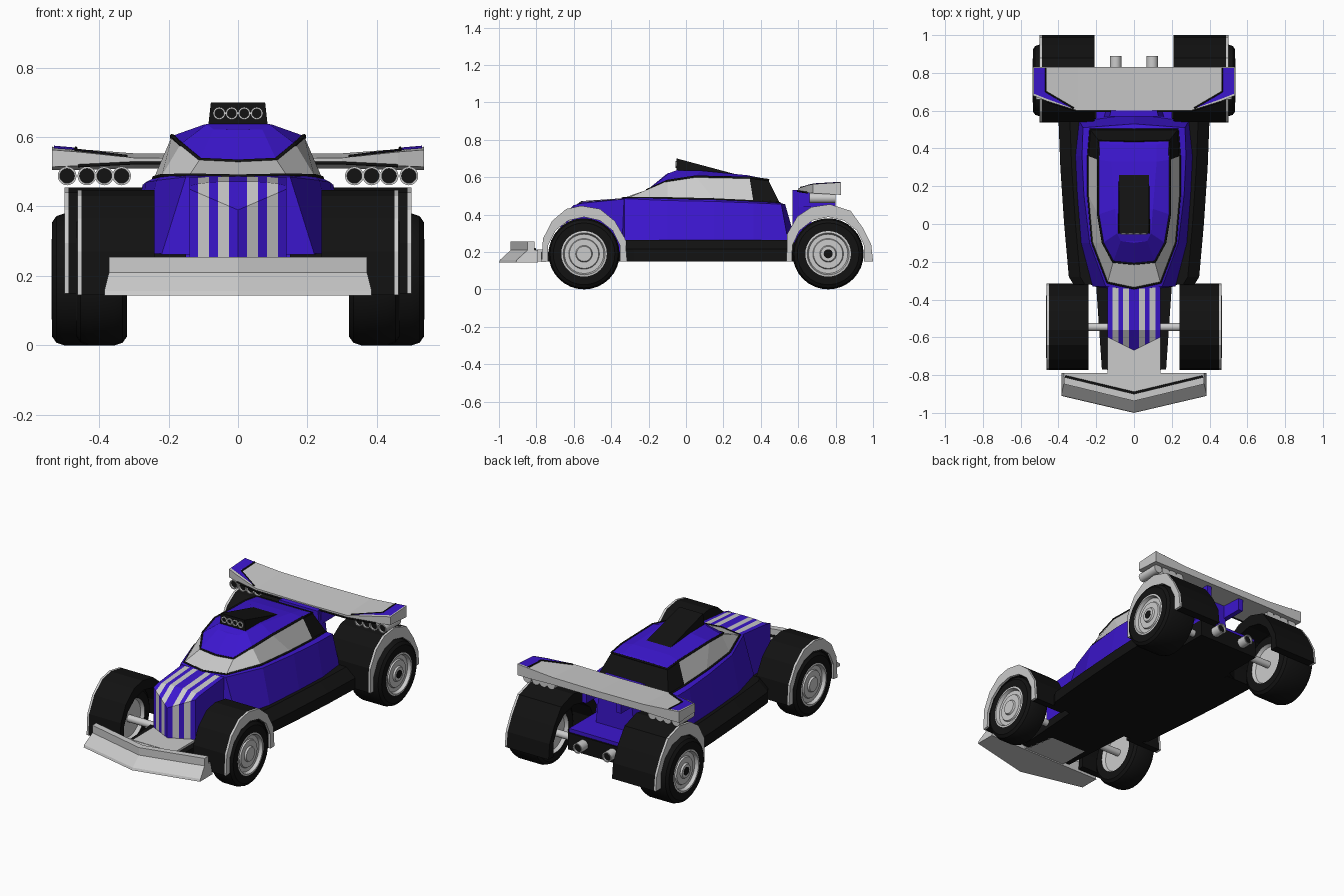
import bpy, bmesh, math

if "Cube" in bpy.data.objects:
    bpy.data.objects.remove(bpy.data.objects["Cube"])


def material(name, rgb):
    m = bpy.data.materials.new(name)
    m.diffuse_color = (*rgb, 1)
    m.use_nodes = True
    m.node_tree.nodes["Principled BSDF"].inputs["Base Color"].default_value = m.diffuse_color
    return m


BLUE = material("blue_paint", (0.045, 0.008, 0.62))
BLACK = material("black_trim", (0.006, 0.006, 0.006))


def make(name, verts, faces, mat=None, mirror=False, smooth=False):
    me = bpy.data.meshes.new(name)
    me.from_pydata(verts, [], faces)
    bm = bmesh.new()
    bm.from_mesh(me)
    bmesh.ops.remove_doubles(bm, verts=bm.verts, dist=1e-5)
    bmesh.ops.recalc_face_normals(bm, faces=bm.faces)
    bm.to_mesh(me)
    bm.free()
    if smooth:
        for p in me.polygons:
            p.use_smooth = True
        me.set_sharp_from_angle(angle=math.radians(35))
    ob = bpy.data.objects.new(name, me)
    bpy.context.collection.objects.link(ob)
    if mat:
        me.materials.append(mat)
    if mirror:
        ob.modifiers.new("mirror", 'MIRROR').merge_threshold = 0.0005
    return ob


def loft(name, rings, mat=None, mirror=False, closed=True, caps=(True, True), smooth=False):
    n = len(rings[0])
    verts = [p for r in rings for p in r]
    faces = [(i * n + j, i * n + (j + 1) % n, (i + 1) * n + (j + 1) % n, (i + 1) * n + j)
             for i in range(len(rings) - 1) for j in range(n if closed else n - 1)]
    if closed and caps[0]:
        faces.append(tuple(range(n)))
    if closed and caps[1]:
        faces.append(tuple(range(len(verts) - n, len(verts))))
    return make(name, verts, faces, mat, mirror, smooth)


def box(name, x0, x1, y0, y1, z0, z1, mat=None, mirror=False):
    return loft(name, [[(x0, y0, z), (x1, y0, z), (x1, y1, z), (x0, y1, z)] for z in (z0, z1)], mat, mirror)


def lathe(name, profile, origin, axis, mat=None, seg=32, mirror=True):
    """Spin (radius, offset) points about the x or y axis."""
    ox, oy, oz = origin
    rings = []
    for r, t in profile:
        ring = []
        for k in range(seg):
            a = 2 * math.pi * k / seg
            c, s = r * math.cos(a), r * math.sin(a)
            ring.append((ox + t, oy + c, oz + s) if axis == 'X' else (ox + c, oy + t, oz + s))
        rings.append(ring)
    return loft(name, rings, mat, mirror, True, (False, False), True)


def trim(name, pts, r=0.006):
    cu = bpy.data.curves.new(name, 'CURVE')
    cu.dimensions = '3D'
    cu.bevel_depth, cu.bevel_resolution = r, 1
    sp = cu.splines.new('POLY')
    sp.points.add(len(pts) - 1)
    for p, q in zip(sp.points, pts):
        p.co = (*q, 1)
    cu.materials.append(BLACK)
    ob = bpy.data.objects.new(name, cu)
    bpy.context.collection.objects.link(ob)
    ob.modifiers.new("mirror", 'MIRROR')


# Body and cabin: half loops from front centre to rear centre
lower = [(0, -.36, .262), (.22, -.33, .262), (.28, -.1, .262), (.3, .15, .262),
         (.31, .36, .262), (.29, .545, .262), (0, .585, .262)]
shoulder = [(0, -.35, .485), (.15, -.33, .485), (.235, -.1, .475), (.265, .15, .47),
            (.275, .36, .462), (.27, .51, .455), (0, .53, .455)]
belt = [(0, -.34, .487), (.14, -.31, .49), (.22, -.1, .488), (.242, .15, .482),
        (.242, .36, .472), (.232, .5, .463), (0, .5, .463)]
eave = [(0, -.21, .53), (.11, -.2, .535), (.165, -.1, .58), (.19, .05, .603),
        (.19, .34, .597), (.185, .44, .585), (0, .44, .585)]
crown = [(0, -.1, .62), (.07, -.09, .622), (.09, -.05, .637), (.1, .08, .635),
         (.12, .33, .61), (.12, .42, .592), (0, .42, .592)]
loft("body_shell", [lower, shoulder, belt], BLUE, True, False)
loft("roof", [eave, crown, [(0, y, z) for x, y, z in crown]], BLUE, True, False)
loft("window_band", [belt[:5], eave[:5]], None, True, False)
loft("rear_window", [belt[4:], eave[4:]], BLACK, True, False)
trim("belt_trim", belt)
trim("roof_trim", eave)

# Black floor and side sills
loft("floor", [[(0, -.78, z), (.17, -.77, z), (.2, -.33, z), (.3, -.3, z), (.3, .55, z),
                (.2, .6, z), (.2, .83, z), (0, .83, z)] for z in (.15, .2)], BLACK, True)
box("rear_chassis", -.2, .2, .5, .83, .15, .25, BLACK)
loft("side_sill", [[(.15, y, .15), (w, y, .15), (w, y, .215), (w - .06, y, .265), (.15, y, .265)]
                   for y, w in ((-.32, .32), (-.28, .345), (0, .37), (.3, .39), (.56, .4))], BLACK, True)


# Striped nose
def nose_path(x):
    t = x / .14
    yf = -.67 + .07 * t
    return [(x, yf, .2), (x, yf, .39 + .06 * t), (x, -.56, .472 - .012 * t ** 3), (x, -.33, .488 - .005 * t)]


edges = [0, .026, .058, .083, .115, .14]
for i in range(5):
    loft(f"hood_stripe_{i + 1}", [nose_path(edges[i]), nose_path(edges[i + 1])],
         None if i % 2 else BLUE, True, False)
side = nose_path(.14)
make("nose_side", side + [(.14, -.33, .2)], [(0, 1, 2, 3, 4)], BLUE, True)

# Roof scoop with four intakes
loft("roof_scoop", [[(-w, y, z0), (w, y, z0), (t, y, z1), (-t, y, z1)]
                    for y, w, z0, t, z1 in ((-.05, .087, .62, .078, .7), (.26, .086, .58, .08, .617))], BLACK)
for i, x in enumerate((.018, .054)):
    lathe(f"scoop_ring_{i + 1}", [(.013, .01), (.013, -.006), (.018, -.006), (.018, .01)],
          (x, -.05, .668), 'Y', None, 16)

# Front bumper with swept lip
section = [(-1, .143), (-.995, .157), (-.937, .21), (-.937, .255), (-.9, .255), (-.9, .21), (-.79, .21), (-.79, .143)]
loft("front_bumper", [[(x * (1 if z < .2 else .965), y + (dy if y < -.8 else 0), z) for y, z in section]
                      for x, dy in ((0, 0), (.385, .09))], None, True, caps=(False, True))
trim("bumper_groove", [(0, -.895, .214), (.365, -.808, .214)], .007)
box("bumper_plate", -.14, .14, -.8, -.6, .15, .212)

# Wheels, fenders and axles
arch_front = [(-.772, .145), (-.765, .27), (-.717, .365), (-.64, .43), (-.56, .447),
              (-.46, .43), (-.38, .365), (-.325, .27), (-.315, .15)]
arch_rear = [(.538, .15), (.54, .295), (.595, .39), (.67, .44), (.77, .455),
             (.88, .42), (.945, .33), (.99, .24), (1, .15)]


def corner(tag, cy, x0, x1, f0, f1, arch):
    c, w = (0, cy, .19), x1 - x0
    lathe(tag + "_tyre", [(.12, x0), (.165, x0), (.182, x0 + .012), (.19, x0 + .035), (.19, x1 - .035),
                          (.182, x1 - .012), (.165, x1), (.122, x1)], c, 'X', BLACK)
    lathe(tag + "_rim", [(.0, x0 + .02), (.11, x0 + .02), (.122, x0), (.122, x1), (.112, x1 + .002),
                         (.105, x1 - .018), (.082, x1 - .018), (.078, x1 - .01), (.045, x1 - .01),
                         (.04, x1), (0, x1)], c, 'X')
    lathe(tag + "_axle", [(.021, .1), (.021, x0 + .03)], c, 'X', None, 16)
    inner = []
    for k in range(9):
        a = math.radians(192 - 204 * k / 8)
        inner.append((cy + .197 * math.cos(a), .19 + .197 * math.sin(a)))
    for part, a, b, mat in (("_fender", f0, f1 - .012, BLACK), ("_fender_rim", f1 - .012, f1, None)):
        loft(tag + part, [[(a, *o), (b, *o), (b, *i), (a, *i)] for o, i in zip(arch, inner)], mat, True)


corner("front", -.545, .32, .465, .24, .462, arch_front)
corner("rear", .76, .33, .535, .21, .5, arch_rear)
lathe("rear_hub_cap", [(0, .537), (.024, .537), (.024, .52)], (0, .76, .19), 'X', BLACK, 20)

# Rear wing with upturned tips
wing = [(0, .6, .525, .537, .55, .51), (.3, .6, .525, .54, .553, .51),
        (.46, .65, .517, .557, .565, .505), (.535, .68, .514, .563, .572, .505)]
loft("rear_wing", [[(x, y, a), (x, y, b), (x, .83, c), (x, .83, d)] for x, y, a, b, c, d in wing],
     None, True, caps=(False, True))
make("wing_tip_panel", [(.53, .825, .575), (.53, .69, .567), (.472, .7, .564), (.472, .825, .57),
                        (.46, .662, .562), (.33, .615, .548)],
     [(0, 1, 2, 3), (1, 4, 2), (4, 5, 2)], BLUE, True)
trim("wing_tip_trim", [(.467, .825, .568), (.467, .7, .562), (.32, .613, .544)], .005)
trim("wing_front_trim", [(0, .598, .525), (.3, .598, .525), (.46, .648, .517)], .005)
loft("wing_support", [[(.0, .57, z), (w, .57, z), (w - .03, .67, z), (0, .67, z)]
                      for z, w in ((.25, .16), (.53, .13))], BLUE, True)
box("rear_deck", -.2, .2, .55, .82, .25, .272, BLUE)
box("wing_brace", .1, .13, .6, .8, .44, .53, BLUE, True)


# Hollow pipes under the wing and exhausts
def pipe(name, x, z, r, y_open, y_end):
    d = .02 if y_end > y_open else -.02
    lathe(name, [(0, y_end), (r, y_end), (r, y_open), (r * .78, y_open), (r * .78, y_open + d)],
          (x, 0, z), 'Y', None, 20)
    lathe(name + "_bore", [(0, y_open + d * .6), (r * .78, y_open + d * .6)], (x, 0, z), 'Y', BLACK, 20)


for i, x in enumerate((.335, .385, .435, .492)):
    pipe(f"wing_pipe_{i + 1}", x, .488, .027, .66, .8)
pipe("exhaust", .097, .205, .03, .89, .8)
